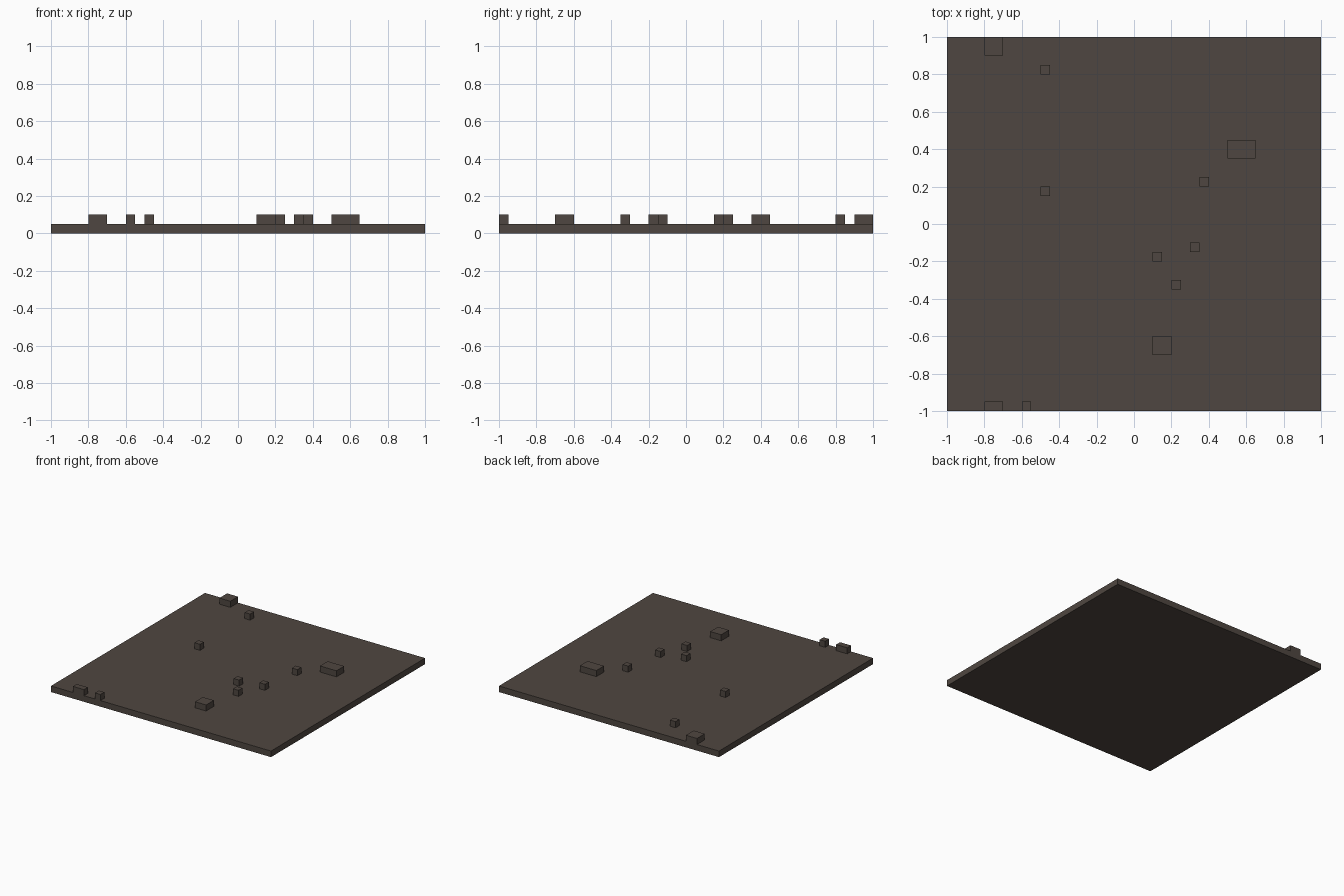
import bpy
import bmesh
from mathutils import Matrix, Vector

cube = bpy.data.objects.get("Cube")
if cube:
    bpy.data.objects.remove(cube, do_unlink=True)

UNIT = 0.05        # grid cell, also slab thickness and stone height

# Single dark earth colour
earth = bpy.data.materials.new("dark_earth_brown")
earth.use_nodes = True
colour = (0.078, 0.062, 0.052, 1.0)
earth.diffuse_color = colour
bsdf = next(n for n in earth.node_tree.nodes if n.type == 'BSDF_PRINCIPLED')
bsdf.inputs["Base Color"].default_value = colour
bsdf.inputs["Roughness"].default_value = 0.9


def add_box(name, low, high):
    """Flat-shaded box between two corners."""
    low, high = Vector(low), Vector(high)
    size = high - low
    bm = bmesh.new()
    bmesh.ops.create_cube(bm, size=1.0, matrix=Matrix.Diagonal((*size, 1.0)))
    mesh = bpy.data.meshes.new(name)
    bm.to_mesh(mesh)
    bm.free()
    mesh.materials.append(earth)
    obj = bpy.data.objects.new(name, mesh)
    obj.location = (low + high) / 2
    bpy.context.collection.objects.link(obj)
    return obj


# Ground slab
add_box("ground_slab", (-1, -1, 0), (1, 1, UNIT))

# Stones: left x, front y, cells wide, cells deep
stones = [
    (-0.80, 0.90, 2, 2),
    (-0.50, 0.80, 1, 1),
    (0.50, 0.35, 3, 2),
    (0.35, 0.20, 1, 1),
    (-0.50, 0.15, 1, 1),
    (0.30, -0.15, 1, 1),
    (0.10, -0.20, 1, 1),
    (0.20, -0.35, 1, 1),
    (0.10, -0.70, 2, 2),
    (-0.80, -1.00, 2, 1),
    (-0.60, -1.00, 1, 1),
]
for i, (x, y, wide, deep) in enumerate(stones, 1):
    kind = "pebble" if wide * deep == 1 else "stone"
    add_box(f"{kind}_{i}", (x, y, UNIT),
            (x + wide * UNIT, y + deep * UNIT, 2 * UNIT))
